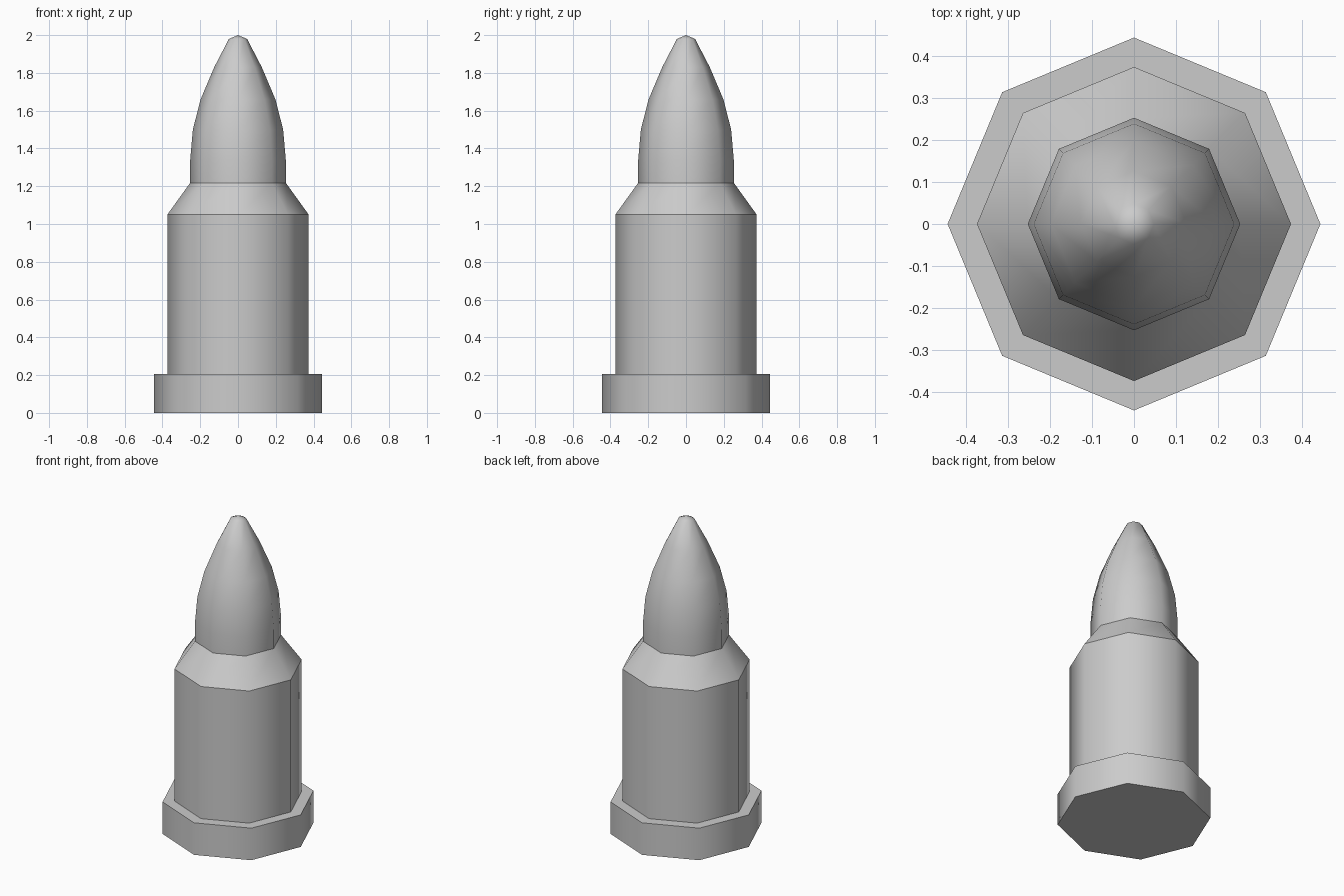
import bpy
import bmesh
from math import cos, sin, tau

if "Cube" in bpy.data.objects:
    bpy.data.objects.remove(bpy.data.objects["Cube"])

SIDES = 8


def lathe(name, profile, sharp=(), cap_bottom=False):
    """Spin (radius, z) points around z; 'sharp' lists creased ring indices."""
    bm = bmesh.new()
    rings = []
    for r, z in profile:
        if r == 0:
            rings.append([bm.verts.new((0, 0, z))] * SIDES)
        else:
            rings.append([bm.verts.new((r * cos(tau * i / SIDES), r * sin(tau * i / SIDES), z))
                          for i in range(SIDES)])
    for low, high in zip(rings, rings[1:]):
        for i in range(SIDES):
            j = (i + 1) % SIDES
            corners = list(dict.fromkeys((low[i], low[j], high[j], high[i])))
            bm.faces.new(corners)
    if cap_bottom:
        bm.faces.new(rings[0][::-1])
    for f in bm.faces:
        f.smooth = True
    # Crease the chosen rings, leaving the sides smooth
    for k in sharp:
        for i in range(SIDES):
            edge = bm.edges.get((rings[k][i], rings[k][(i + 1) % SIDES]))
            edge.smooth = False
    mesh = bpy.data.meshes.new(name)
    bm.to_mesh(mesh)
    bm.free()
    obj = bpy.data.objects.new(name, mesh)
    bpy.context.collection.objects.link(obj)
    return obj


# Casing: base rim, straight body and sloped shoulder
lathe("casing", [(0.444, 0), (0.444, 0.205), (0.374, 0.205), (0.374, 1.05), (0.253, 1.218)],
      sharp=range(5), cap_bottom=True)

# Rounded pointed tip
lathe("pointed_tip", [(0.253, 1.218), (0.253, 1.34), (0.239, 1.50), (0.198, 1.66),
                      (0.126, 1.83), (0.048, 1.98), (0, 2.0)])
